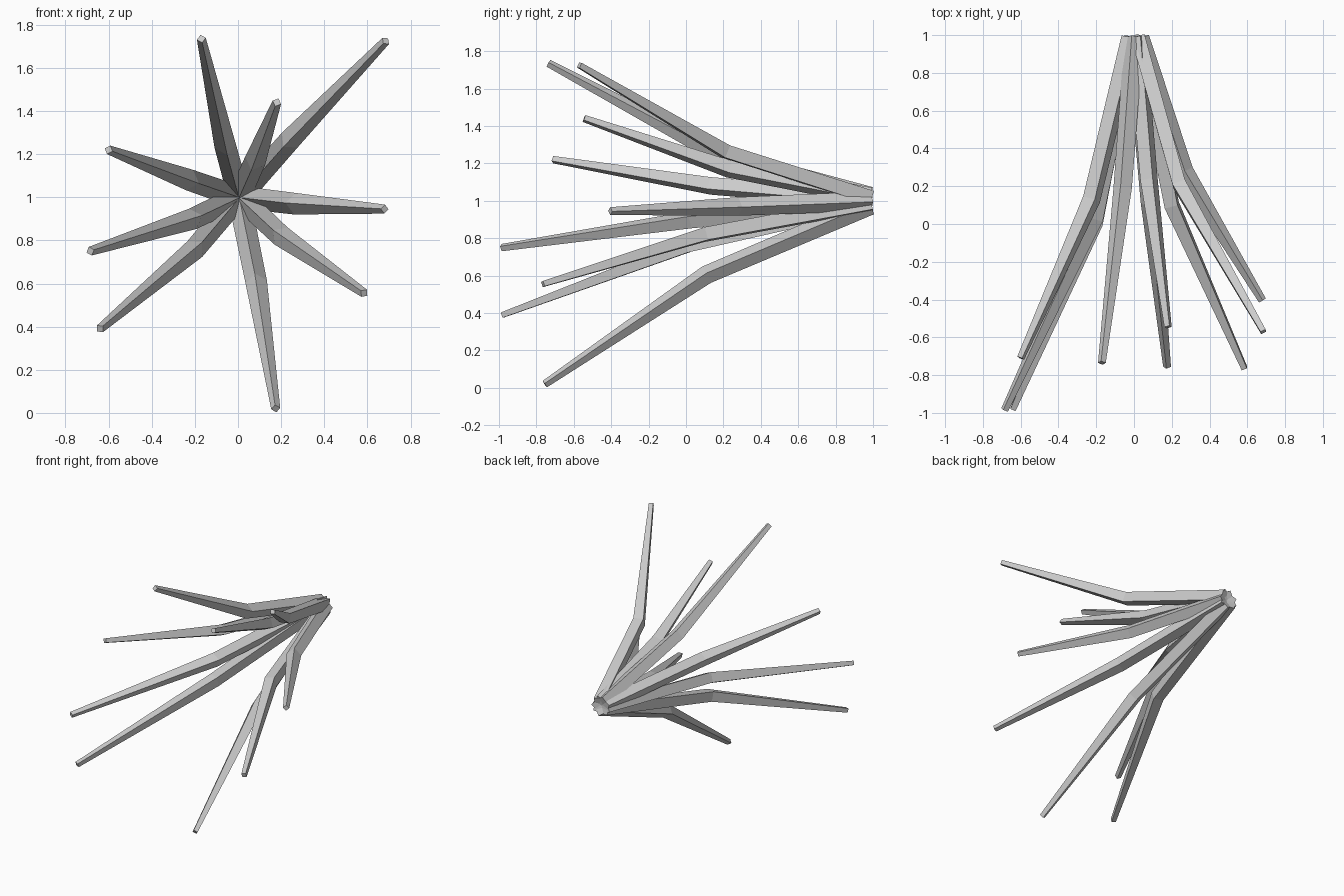
import bpy, bmesh, math
from mathutils import Vector

if "Cube" in bpy.data.objects:
    bpy.data.objects.remove(bpy.data.objects["Cube"])

# knee point and tip of each bent, tapering four-sided spike
spikes = [
    ((-0.06, 0.19, 1.24), (-0.17, -0.735, 1.735)),
    ((0.08, 0.23, 1.17), (0.18, -0.545, 1.44)),
    ((0.24, 0.21, 1.265), (0.685, -0.57, 1.725)),
    ((0.265, 0.28, 0.97), (0.68, -0.405, 0.945)),
    ((0.20, 0.10, 0.82), (0.585, -0.765, 0.555)),
    ((0.085, 0.11, 0.605), (0.175, -0.755, 0.02)),
    ((-0.20, 0.01, 0.76), (-0.64, -0.98, 0.39)),
    ((-0.21, 0.03, 0.90), (-0.685, -0.985, 0.75)),
    ((-0.225, 0.13, 1.08), (-0.60, -0.71, 1.22)),
]
HUB = Vector((0.005, 0.985, 1.0))
RADII = (0.052, 0.05, 0.021)   # base, knee, tip


def make_spike(name, knee, tip):
    knee, tip = Vector(knee), Vector(tip)
    out = Vector((tip.x, 0, tip.z - 1)).normalized()
    pts = [HUB + out * 0.025, knee, tip]
    a, b = (knee - pts[0]).normalized(), (tip - knee).normalized()
    bm = bmesh.new()
    rings = []
    for p, t, r in zip(pts, (a, (a + b).normalized(), b), RADII):
        u = (out - t * out.dot(t)).normalized()   # one corner points outward
        v = t.cross(u)
        rings.append([bm.verts.new(p + r * (u * math.cos(k * math.pi / 2) + v * math.sin(k * math.pi / 2)))
                      for k in range(4)])
    for r0, r1 in zip(rings, rings[1:]):
        for k in range(4):
            bm.faces.new((r0[k], r0[(k + 1) % 4], r1[(k + 1) % 4], r1[k]))
    bm.faces.new(rings[0][::-1])
    bm.faces.new(rings[-1])
    bmesh.ops.recalc_face_normals(bm, faces=bm.faces)
    mesh = bpy.data.meshes.new(name)
    bm.to_mesh(mesh)
    bm.free()
    bpy.context.collection.objects.link(bpy.data.objects.new(name, mesh))


# fan of spikes spreading forward from the hub
for i, (knee, tip) in enumerate(spikes):
    make_spike(f"spike_{i + 1}", knee, tip)
